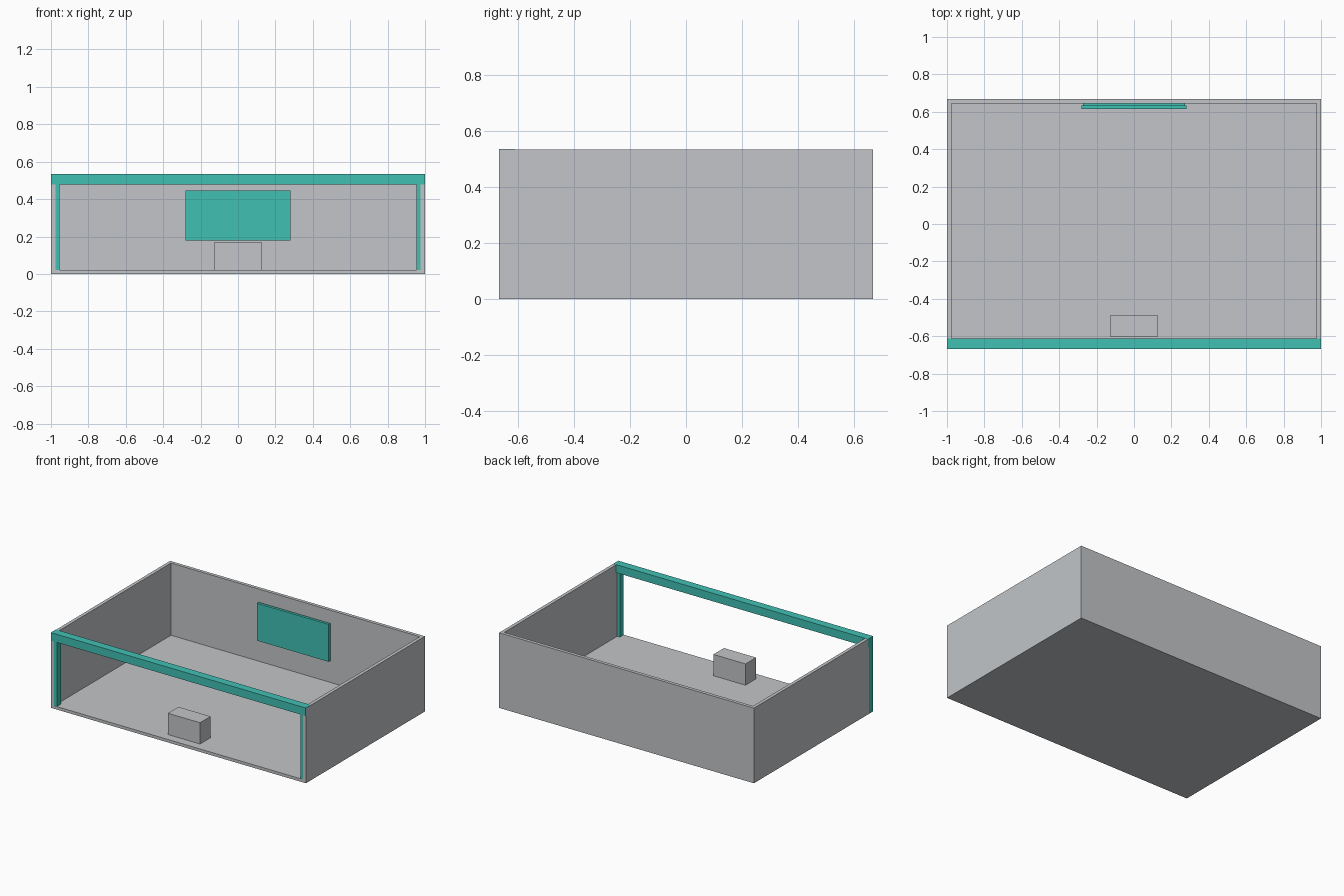
import bpy

cube = bpy.data.objects.get("Cube")
if cube:
    bpy.data.objects.remove(cube, do_unlink=True)


def make_material(name, colour):
    mat = bpy.data.materials.new(name)
    mat.use_nodes = True
    mat.diffuse_color = colour
    mat.node_tree.nodes["Principled BSDF"].inputs["Base Color"].default_value = colour
    return mat


GREY = make_material("light_grey", (0.54, 0.56, 0.58, 1))
TEAL = make_material("teal", (0.053, 0.53, 0.455, 1))


def box(name, mat, x, y, z):
    """Box spanning the (low, high) range given for each axis."""
    spans = (x, y, z)
    bpy.ops.mesh.primitive_cube_add(size=1, location=[(a + b) / 2 for a, b in spans])
    obj = bpy.context.object
    obj.name = name
    obj.scale = [b - a for a, b in spans]
    bpy.ops.object.transform_apply(location=False, rotation=False, scale=True)
    obj.data.materials.append(mat)
    return obj


W, D, H = 1.0, 0.667, 0.533     # half width, half depth, height
WALL, FLOOR = 0.024, 0.021      # thicknesses
BEAM, POST = 0.056, 0.045       # frame sections
EPS = 0.001                     # keeps flush faces from overlapping
inner = W - WALL

# Room shell, open at the front and top
box("floor", GREY, (-inner, inner), (-D, D - WALL), (0, FLOOR))
box("back_wall", GREY, (-inner, inner), (D - WALL, D), (0, H))
box("right_wall", GREY, (-W, -inner), (-D, D), (0, H))
box("left_wall", GREY, (inner, W), (-D, D), (0, H))

# Door frame: beam over two corner posts
box("front_beam", TEAL, (-W - EPS, W - EPS), (-D - EPS, -D + BEAM), (H - BEAM, H + EPS))
box("right_post", TEAL, (-W - EPS, -W + POST), (-D + EPS, -D + POST), (EPS, H - BEAM))
box("left_post", TEAL, (W - POST, W - EPS), (-D + EPS, -D + POST), (EPS, H - BEAM))

# Wall panel on a slightly smaller backing
box("panel_backing", TEAL, (-0.272, 0.272), (0.632, D - WALL), (0.19, 0.435))
box("wall_panel", TEAL, (-0.281, 0.281), (0.614, 0.633), (0.18, 0.445))

# Low block standing just inside the opening
box("block", GREY, (-0.126, 0.126), (-0.605, -0.487), (FLOOR, 0.172))
